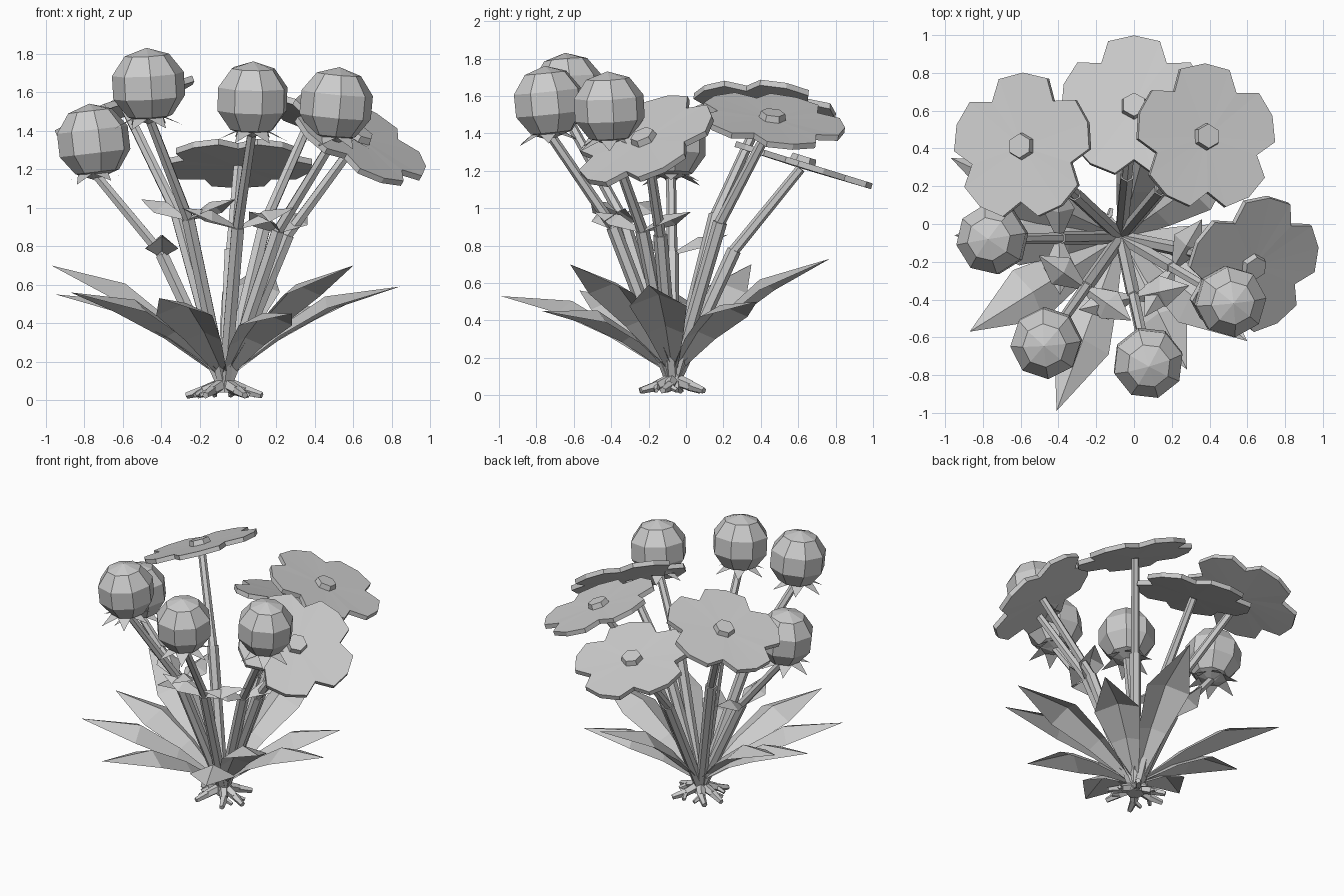
import bpy, bmesh, math, random
from mathutils import Vector, Matrix

random.seed(4)
cube = bpy.data.objects.get("Cube")
if cube:
    bpy.data.objects.remove(cube)

grey = bpy.data.materials.new("light_grey")
grey.use_nodes = True
grey.diffuse_color = (0.6, 0.6, 0.6, 1)
grey.node_tree.nodes["Principled BSDF"].inputs["Base Color"].default_value = (0.6, 0.6, 0.6, 1)

UP = Vector((0, 0, 1))
ROOT = Vector((-0.07, -0.07, 0.06))


def finish(name, bm):
    bmesh.ops.recalc_face_normals(bm, faces=bm.faces)
    mesh = bpy.data.meshes.new(name)
    bm.to_mesh(mesh)
    bm.free()
    mesh.materials.append(grey)
    obj = bpy.data.objects.new(name, mesh)
    bpy.context.collection.objects.link(obj)
    return obj


def facing(center, normal):
    """Placement matrix that tips local z onto the normal without twisting."""
    return Matrix.Translation(center) @ UP.rotation_difference(normal).to_matrix().to_4x4()


def rod(bm, a, b, r1, r2, sides=6):
    """Tapered prism between two points."""
    a, b = Vector(a), Vector(b)
    bmesh.ops.create_cone(bm, cap_ends=True, segments=sides, radius1=r1, radius2=r2,
                          depth=(b - a).length, matrix=facing((a + b) / 2, b - a))


def blade(bm, start, tip, stations, droop, arch):
    """Pointed leaf with a raised midrib; stations are (position, half width)."""
    start, tip = Vector(start), Vector(tip)
    along = tip - start
    side = along.cross(UP).normalized()
    lift = side.cross(along).normalized()
    rows = []
    for t, w in stations:
        mid = start + along * t + lift * arch * math.sin(math.pi * t ** 1.3)
        rows.append([bm.verts.new(mid + side * w * s - lift * droop * w * abs(s)) for s in (-1, 0, 1)])
    end = bm.verts.new(tip)
    for p, q in zip(rows, rows[1:]):
        for i in (0, 1):
            bm.faces.new((p[i], p[i + 1], q[i + 1], q[i]))
    for i in (0, 1):
        bm.faces.new((rows[-1][i], rows[-1][i + 1], end))


def stem(name, top):
    """Two section stem that leans outward above its joint; returns the joint."""
    top = Vector(top)
    joint = ROOT.lerp(top, 0.48)
    joint.z = top.z * 0.64
    bm = bmesh.new()
    rod(bm, ROOT, joint, 0.035, 0.038)
    rod(bm, joint - (top - joint) * 0.04, top, 0.03, 0.026)
    finish(name, bm)
    return joint


def bud(label, center):
    center = Vector(center)
    base = center - UP * 0.2
    joint = stem(label + "_bud_stem", base + UP * 0.04)
    lean = (UP + (base - joint).normalized() * 0.2).normalized()
    # Faceted closed head
    bm = bmesh.new()
    spin = Matrix.Rotation(random.uniform(0, 0.7), 4, 'Z')
    bmesh.ops.create_uvsphere(bm, u_segments=8, v_segments=5, radius=0.197,
                              matrix=facing(center, lean) @ spin)
    finish(label + "_bud", bm)
    # Star of broad sepals under the head
    bm = bmesh.new()
    place = facing(base, lean)
    hub = bm.verts.new(place @ Vector((0, 0, 0)))
    count = 6
    for i in range(count):
        def at(turn, r, z):
            a = math.tau * (i + turn) / count
            return bm.verts.new(place @ Vector((r * math.cos(a), r * math.sin(a), z)))
        left, right, tip = at(-0.5, 0.09, 0.035), at(0.5, 0.09, 0.035), at(0, 0.18, -0.015)
        bm.faces.new((hub, left, right))
        bm.faces.new((left, tip, right))
    finish(label + "_sepals", bm)
    # Pair of leaflets across the joint
    out = base - joint
    across = Vector((-out.y, out.x, 0)).normalized()
    bm = bmesh.new()
    for s in (-1, 1):
        blade(bm, joint, joint + across * 0.3 * s + UP * 0.1,
              [(0, 0.015), (0.5, 0.085)], 0.7, 0.04)
    finish(label + "_leaflets", bm)


def flower(label, center, normal, turn):
    center, normal = Vector(center), Vector(normal).normalized()
    stem(label + "_flower_stem", center - normal * 0.025)
    place = facing(center, normal)
    # Scalloped disc with five blunt petals
    bm = bmesh.new()
    petals = 5
    outline = []
    for i in range(petals):
        for step, r in ((-0.5, 0.295), (-0.29, 0.385), (0, 0.392), (0.29, 0.385)):
            a = turn + math.tau * (i + step) / petals
            outline.append(Vector((r * math.cos(a), r * math.sin(a), 0)))
    layers = []
    for z in (-0.018, 0.014):
        ring = [bm.verts.new(place @ (p + UP * z)) for p in outline]
        layers.append((ring, bm.verts.new(place @ Vector((0, 0, z - 0.005)))))
    n = len(outline)
    (low, low_mid), (high, high_mid) = layers
    for i in range(n):
        j = (i + 1) % n
        bm.faces.new((low[j], low[i], low_mid))
        bm.faces.new((high[i], high[j], high_mid))
        bm.faces.new((low[i], low[j], high[j], high[i]))
    finish(label + "_flower", bm)
    # Hexagonal heart
    bm = bmesh.new()
    rod(bm, center, center + normal * 0.045, 0.075, 0.065)
    finish(label + "_flower_heart", bm)


bud("right", (-0.75, -0.08, 1.345))
bud("front_right", (-0.465, -0.63, 1.635))
bud("front", (0.075, -0.735, 1.565))
bud("front_left", (0.51, -0.41, 1.535))

flower("back_right", (-0.59, 0.41, 1.53), (-0.4, 0.1, 1), 1.57)
flower("back", (0.0, 0.62, 1.235), (0, 0.31, 1), 1.57)
flower("back_left", (0.38, 0.46, 1.47), (0.36, 0.14, 1), 1.57)
flower("left", (0.625, -0.22, 1.36), (0.47, -0.38, 0.8), 1.43)

# Large pointed leaves around the base
leaf_tips = [(-0.41, -0.99, 0.53), (-0.87, -0.57, 0.56), (-0.95, -0.06, 0.55),
             (-0.97, 0.35, 0.7), (0.16, 0.77, 0.73), (0.57, 0.38, 0.5),
             (0.84, -0.2, 0.59), (0.6, -0.62, 0.7), (0.28, -0.77, 0.45)]
for number, tip in enumerate(leaf_tips, 1):
    bm = bmesh.new()
    blade(bm, ROOT + UP * 0.06, tip, [(0, 0.02), (0.35, 0.1), (0.64, 0.155)], 0.45, 0.135)
    finish(f"leaf_{number}", bm)

# Short crown with stubby forked roots
bm = bmesh.new()
rod(bm, ROOT - UP * 0.02, ROOT + UP * 0.1, 0.06, 0.045)
for i in range(6):
    a = math.tau * i / 6 + random.uniform(-0.2, 0.2)
    ray = Vector((math.cos(a), math.sin(a), 0))
    fork = Vector((-ray.y, ray.x, 0)) * random.choice((-0.05, 0.05))
    knee = ROOT + ray * 0.11 - UP * 0.01
    rod(bm, ROOT + UP * 0.03, knee, 0.036, 0.028, 5)
    rod(bm, knee, ROOT + ray * 0.2 - fork * 0.4 - UP * 0.035, 0.028, 0.018, 5)
    rod(bm, knee, ROOT + ray * 0.15 + fork - UP * 0.035, 0.02, 0.013, 5)
finish("roots", bm)
